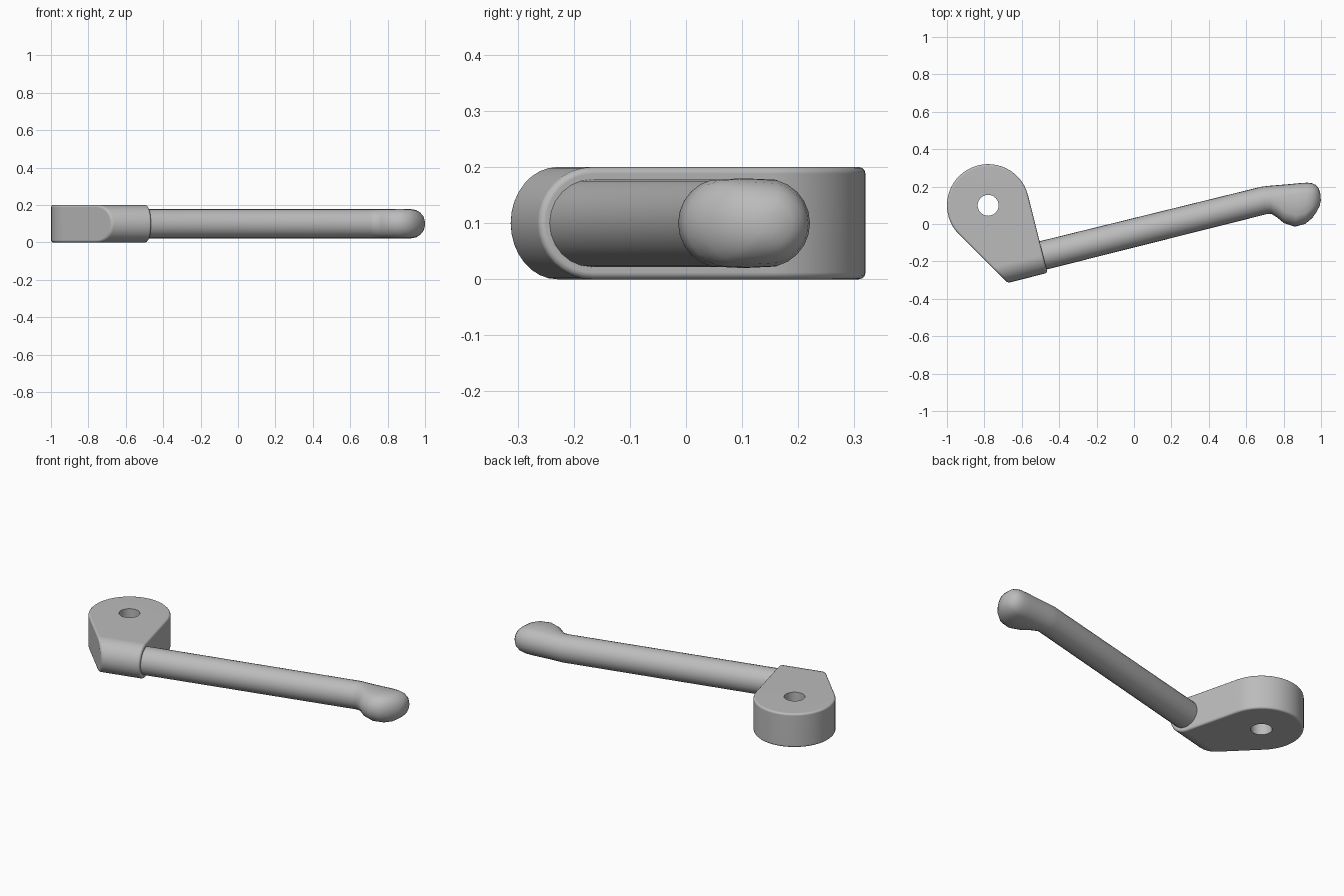
import bpy, bmesh, math
from mathutils import Matrix, Vector

cube = bpy.data.objects.get("Cube")
if cube:
    bpy.data.objects.remove(cube, do_unlink=True)

TILT = math.radians(14.1)
PIVOT = Vector((-0.78, 0.10, 0.0))
PLACE = Matrix.Translation(PIVOT) @ Matrix.Rotation(TILT, 4, 'Z')
HEIGHT, HUB_R, FRONT = 0.20, 0.22, -0.428
MID = HEIGHT / 2

grey = bpy.data.materials.new("satin_grey")
grey.use_nodes = True
colour = (0.5, 0.5, 0.5, 1.0)
grey.diffuse_color = colour
grey.node_tree.nodes["Principled BSDF"].inputs["Base Color"].default_value = colour


def make_object(name, bm):
    bmesh.ops.recalc_face_normals(bm, faces=bm.faces)
    mesh = bpy.data.meshes.new(name)
    bm.to_mesh(mesh)
    bm.free()
    mesh.materials.append(grey)
    obj = bpy.data.objects.new(name, mesh)
    bpy.context.collection.objects.link(obj)
    return obj


def activate(obj):
    bpy.ops.object.select_all(action='DESELECT')
    obj.select_set(True)
    bpy.context.view_layer.objects.active = obj


def smooth(obj):
    activate(obj)
    bpy.ops.object.shade_smooth_by_angle(angle=math.radians(38))


# Hub plate: round at the pivot, tangent sides, straight front edge
bm = bmesh.new()
left_tangent = 1.5 * math.pi - math.acos(HUB_R / -FRONT)
steps = 30
outline = [(HUB_R * math.cos(left_tangent * i / steps),
            HUB_R * math.sin(left_tangent * i / steps)) for i in range(steps + 1)]
outline += [(0.0, FRONT), (HUB_R, FRONT)]
base = bm.faces.new([bm.verts.new((x, y, 0)) for x, y in outline])
ext = bmesh.ops.extrude_face_region(bm, geom=[base])
bmesh.ops.translate(bm, vec=(0, 0, HEIGHT),
                    verts=[g for g in ext["geom"] if isinstance(g, bmesh.types.BMVert)])
bmesh.ops.recalc_face_normals(bm, faces=bm.faces)

# Full round along the front edge, matching the rod socket
front_edges = [e for e in bm.edges
               if all(abs(v.co.y - FRONT) < 1e-4 for v in e.verts)
               and abs(e.verts[0].co.z - e.verts[1].co.z) < 1e-4]
bmesh.ops.bevel(bm, geom=front_edges, offset=MID - 0.0001, offset_type='OFFSET',
                segments=8, profile=0.5, affect='EDGES', clamp_overlap=False)
bmesh.ops.remove_doubles(bm, verts=bm.verts, dist=0.001)
bm.transform(PLACE)
hub = make_object("hub_plate", bm)

# Soft rim
rim = hub.modifiers.new("rim", 'BEVEL')
rim.width = 0.012
rim.segments = 3
rim.limit_method = 'ANGLE'
rim.angle_limit = math.radians(40)
rim.use_clamp_overlap = False

# Pivot hole
bm = bmesh.new()
bmesh.ops.create_cone(bm, cap_ends=True, segments=32, radius1=0.056, radius2=0.056,
                      depth=HEIGHT * 2,
                      matrix=Matrix.Translation(PIVOT + Vector((0, 0, MID))))
cutter = make_object("pivot_hole_cutter", bm)
cutter.hide_render = True
hole = hub.modifiers.new("hole", 'BOOLEAN')
hole.object = cutter
hole.operation = 'DIFFERENCE'
hole.solver = 'EXACT'
activate(hub)
for name in ("rim", "hole"):
    bpy.ops.object.modifier_apply(modifier=name)
bpy.data.objects.remove(cutter, do_unlink=True)
smooth(hub)
hub.modifiers.new("flat_shading", 'WEIGHTED_NORMAL').keep_sharp = True

# Lever rod and thumb knob: sections given by back point, front point, half height
ROD_R, AXIS = 0.078, -0.331
back = PLACE @ Vector((0.12, AXIS + ROD_R, 0))
front = PLACE @ Vector((0.12, AXIS - ROD_R, 0))
sections = [
    (back.xy, front.xy, ROD_R),
    ((0.68, 0.199), (0.71, 0.053), 0.078),
    ((0.72, 0.204), (0.735, 0.054), 0.078),
    ((0.77, 0.208), (0.765, 0.035), 0.078),
    ((0.83, 0.213), (0.80, 0.006), 0.079),
    ((0.89, 0.219), (0.86, -0.014), 0.08),
    ((0.925, 0.221), (0.915, 0.0), 0.079),
    ((0.952, 0.218), (0.952, 0.031), 0.073),
    ((0.973, 0.208), (0.976, 0.064), 0.059),
    ((0.988, 0.19), (0.992, 0.095), 0.041),
    ((0.997, 0.16), (0.999, 0.125), 0.018),
]
SIDES = 24
bm = bmesh.new()
rings = []
for b, f, h in sections:
    b, f = Vector(b), Vector(f)
    centre, across = (b + f) / 2, (b - f).normalized()
    half = (b - f).length / 2
    ring = []
    for i in range(SIDES):
        c = math.cos(math.tau * i / SIDES)
        s = math.sin(math.tau * i / SIDES)
        # Wide sections become a rounded slot, narrow ones an ellipse
        flat = max(half - h, 0) * (0 if abs(c) < 1e-6 else math.copysign(1, c))
        p = centre + across * (flat + min(half, h) * c)
        ring.append(bm.verts.new((p.x, p.y, MID + h * s)))
    rings.append(ring)
for r0, r1 in zip(rings, rings[1:]):
    for i in range(SIDES):
        j = (i + 1) % SIDES
        bm.faces.new((r0[i], r0[j], r1[j], r1[i]))
bm.faces.new(rings[0])
bm.faces.new(rings[-1])
smooth(make_object("lever_rod_with_knob", bm))
